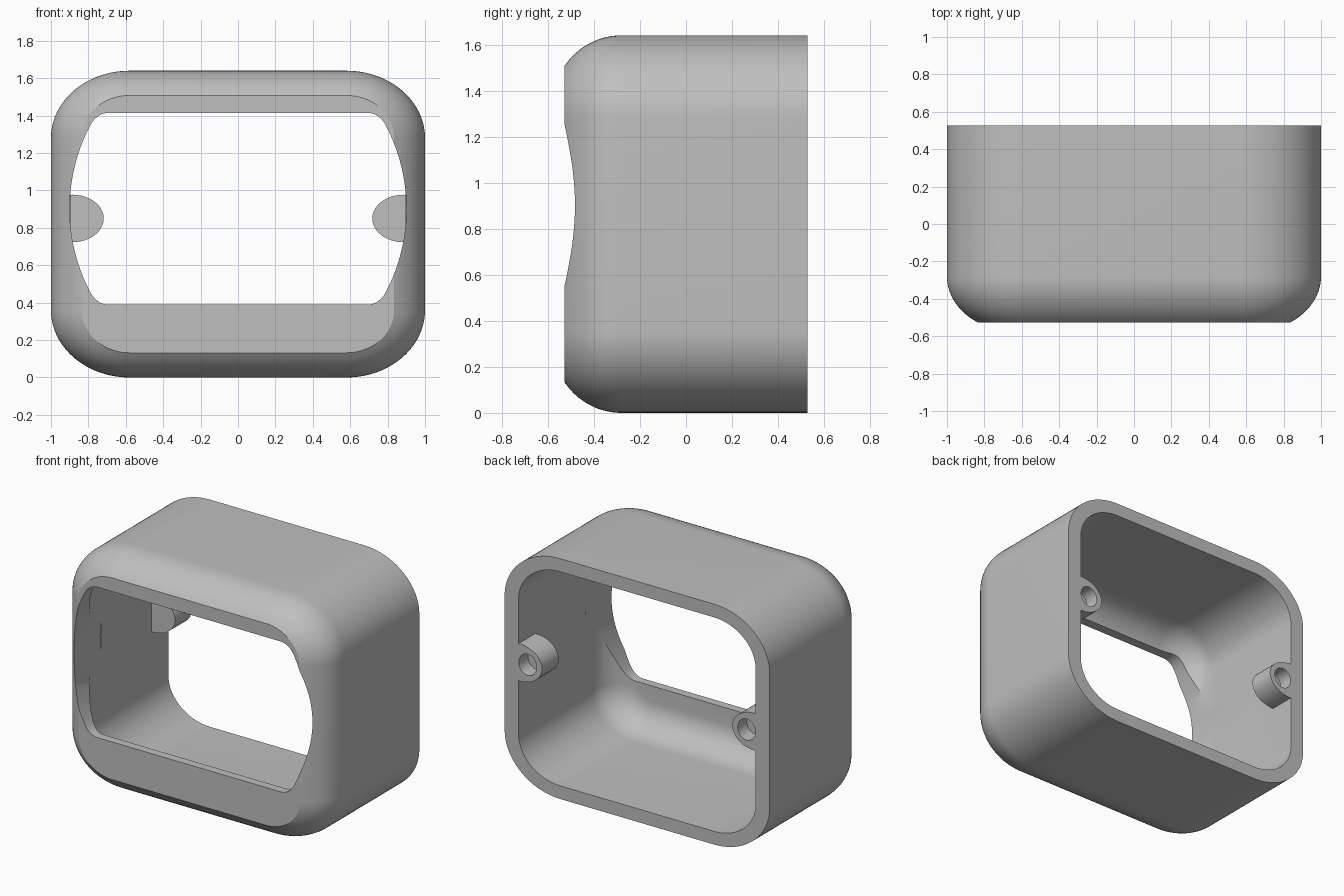
import bpy
import bmesh
from math import sin, cos, pi, sqrt

cube = bpy.data.objects.get("Cube")
if cube:
    bpy.data.objects.remove(cube)

BACK, FRONT, MID_Z = 0.527, -0.527, 0.82

grey = bpy.data.materials.new("plain grey")
grey.use_nodes = True
colour = (0.52, 0.52, 0.52, 1)
grey.diffuse_color = colour
grey.node_tree.nodes["Principled BSDF"].inputs["Base Color"].default_value = colour


def loft(name, rings):
    """Join equal rings of points into a closed solid with capped ends."""
    bm = bmesh.new()
    loops = [[bm.verts.new(p) for p in ring] for ring in rings]
    n = len(loops[0])
    for a, b in zip(loops, loops[1:]):
        for i in range(n):
            j = (i + 1) % n
            bm.faces.new((a[i], a[j], b[j], b[i]))
    bm.faces.new(loops[0])
    bm.faces.new(loops[-1])
    bmesh.ops.recalc_face_normals(bm, faces=bm.faces)
    mesh = bpy.data.meshes.new(name)
    bm.to_mesh(mesh)
    bm.free()
    obj = bpy.data.objects.new(name, mesh)
    bpy.context.collection.objects.link(obj)
    mesh.materials.append(grey)
    return obj


def prism(name, outline, y0, y1):
    return loft(name, [[(x, y, z) for x, z in outline] for y in (y0, y1)])


def rounded_ring(y, inset_x, inset_z, steps=20):
    """Rounded rectangle sharing its corner centres with every other ring."""
    cx, cz = 0.58, 0.46
    rx, rz = 0.42 - inset_x, 0.36 - inset_z
    ring = []
    for q, (sx, sz) in enumerate(((1, 1), (-1, 1), (-1, -1), (1, -1))):
        for i in range(steps + 1):
            a = (q + i / steps) * pi / 2
            ring.append((sx * cx + rx * cos(a), y, MID_Z + sz * cz + rz * sin(a)))
    return ring


def ellipse(cx, cz, rx, rz, n=48):
    return [(cx + rx * cos(2 * pi * i / n), cz + rz * sin(2 * pi * i / n)) for i in range(n)]


def activate(obj):
    bpy.ops.object.select_all(action="DESELECT")
    obj.select_set(True)
    bpy.context.view_layer.objects.active = obj


def cut(obj, cutter):
    cutter.hide_render = True
    mod = obj.modifiers.new("cut", "BOOLEAN")
    mod.operation, mod.solver, mod.object = "DIFFERENCE", "EXACT", cutter
    activate(obj)
    bpy.ops.object.modifier_apply(modifier=mod.name)
    bpy.data.objects.remove(cutter)


# Hollow housing: rounded front edge outside, softer rounded edge inside
rings = []
depth, radius = 0.247, 0.30
full = radius - sqrt(radius ** 2 - depth ** 2)
for i in range(13):
    d = depth * (1 - i / 12)
    drop = (radius - sqrt(radius ** 2 - d ** 2)) / full
    rings.append(rounded_ring(FRONT + depth - d, 0.165 * drop, 0.132 * drop))
rings.append(rounded_ring(BACK, 0, 0))
rings.append(rounded_ring(BACK, 0.105, 0.09))
for i in range(13):
    a = i / 12 * pi / 2
    rings.append(rounded_ring(-0.26 - 0.21 * sin(a),
                              0.105 + 0.22 * (1 - cos(a)), 0.09 + 0.19 * (1 - cos(a))))
housing = loft("housing", rings)

# Front opening: bowed sides with small corner fillets
quarter = []
for i in range(13):
    z = 0.44 * i / 12
    quarter.append((0.9 - 0.96 + sqrt(0.96 ** 2 - z ** 2), z))
start, control, end = quarter[-1], (0.755, 0.513), (0.69, 0.513)
for i in range(1, 9):
    t = i / 8
    quarter.append(tuple((1 - t) ** 2 * p + 2 * t * (1 - t) * c + t * t * e
                         for p, c, e in zip(start, control, end)))
half = quarter + [(-x, z) for x, z in reversed(quarter)]
lower = [(-x, -z) for x, z in half[1:-1]]
outline = [(x, 0.902 + z) for x, z in half + lower]
cut(housing, prism("opening_cutter", outline, -0.7, -0.2))

# Screw bosses on the side walls, each with a blind hole from the back
parts = [housing]
for side, label in ((1, "left"), (-1, "right")):
    shape = [(side * min(x, 0.897), z) for x, z in ellipse(0.885, 0.85, 0.167, 0.127)
             if x < 0.93]
    boss = prism(label + "_screw_boss", shape, BACK - 0.18, BACK)
    hole = ellipse(side * 0.826, 0.85, 0.067, 0.072, 32)
    cut(boss, prism("hole_cutter", hole, BACK - 0.1, BACK + 0.1))
    parts.append(boss)

for part in parts:
    activate(part)
    bpy.ops.object.shade_smooth_by_angle(angle=0.52)
